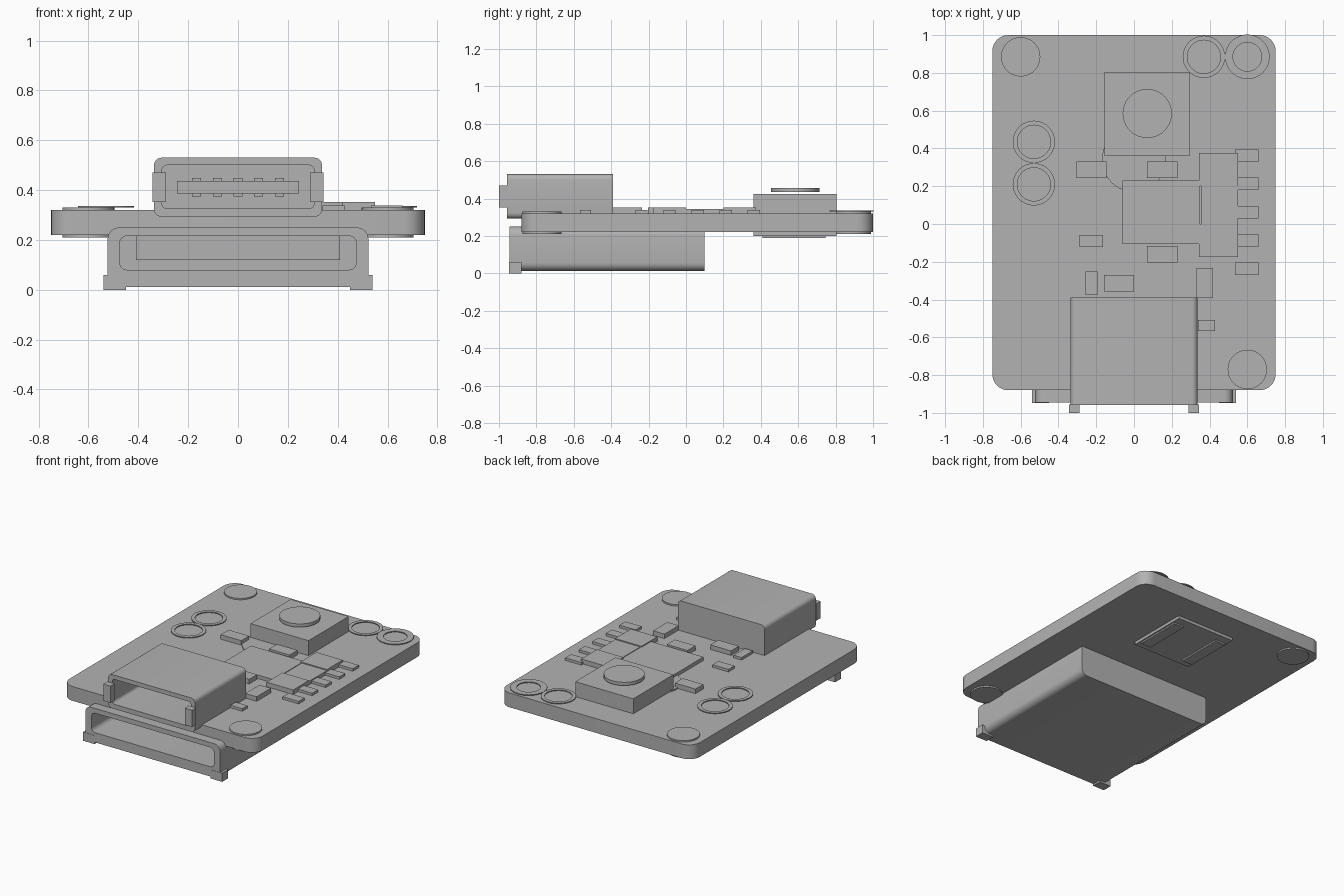
import bpy
import bmesh
from math import cos, sin, pi, radians
from mathutils import Vector

cube = bpy.data.objects.get("Cube")
if cube:
    bpy.data.objects.remove(cube)

grey = bpy.data.materials.new("plain grey")
grey.use_nodes = True
COLOUR = (0.45, 0.45, 0.45, 1)
grey.diffuse_color = COLOUR
grey.node_tree.nodes["Principled BSDF"].inputs["Base Color"].default_value = COLOUR


def loft(name, loops, closed=False):
    """Skin a row of matching loops; cap the ends unless the row closes."""
    bm = bmesh.new()
    rows = [[bm.verts.new(p) for p in loop] for loop in loops]
    pairs = list(zip(rows, rows[1:]))
    if closed:
        pairs.append((rows[-1], rows[0]))
    else:
        bm.faces.new(rows[0])
        bm.faces.new(rows[-1])
    for a, b in pairs:
        n = len(a)
        for i in range(n):
            j = (i + 1) % n
            bm.faces.new((a[i], a[j], b[j], b[i]))
    bmesh.ops.recalc_face_normals(bm, faces=bm.faces)
    mesh = bpy.data.meshes.new(name)
    bm.to_mesh(mesh)
    bm.free()
    mesh.materials.append(grey)
    obj = bpy.data.objects.new(name, mesh)
    bpy.context.collection.objects.link(obj)
    bpy.ops.object.select_all(action='DESELECT')
    obj.select_set(True)
    bpy.context.view_layer.objects.active = obj
    bpy.ops.object.shade_smooth_by_angle(angle=radians(30))
    return obj


def rounded(u0, u1, v0, v1, r, steps=6):
    """Rounded rectangle as 2D points."""
    centres = [(u1 - r, v1 - r), (u0 + r, v1 - r), (u0 + r, v0 + r), (u1 - r, v0 + r)]
    return [(cu + r * cos((q + s / steps) * pi / 2), cv + r * sin((q + s / steps) * pi / 2))
            for q, (cu, cv) in enumerate(centres) for s in range(steps + 1)]


def flat(points, z):
    return [Vector((u, v, z)) for u, v in points]


def upright(points, y):
    return [Vector((u, y, v)) for u, v in points]


def circle(x, y, r, n=40):
    return [(x + r * cos(2 * pi * i / n), y + r * sin(2 * pi * i / n)) for i in range(n)]


def box(name, x0, x1, y0, y1, z0, z1):
    base = [(x0, y0), (x1, y0), (x1, y1), (x0, y1)]
    return loft(name, [flat(base, z0), flat(base, z1)])


def disc(name, x, y, r, z0, z1):
    c = circle(x, y, r)
    return loft(name, [flat(c, z0), flat(c, z1)])


def ring(name, x, y, r_out, r_in, z0, z1):
    a, b = circle(x, y, r_out), circle(x, y, r_in)
    return loft(name, [flat(a, z0), flat(a, z1), flat(b, z1), flat(b, z0)], True)


def socket(name, outer, inner, front, floor, back):
    """Rounded metal shell, open at the front."""
    return loft(name, [upright(outer, back), upright(outer, front),
                       upright(inner, front), upright(inner, floor)])


TOP, BOTTOM = 0.32, 0.22

# Circuit board
outline = rounded(-0.75, 0.75, -0.88, 1.0, 0.085, 8)
loft("circuit_board", [flat(outline, BOTTOM), flat(outline, TOP)])

# Mounting pads and solder rings
for x, y in ((-0.6, 0.885), (0.6, -0.77)):
    disc("mounting_pad", x, y, 0.104, 0.21, 0.33)
for x, y, r_out, r_in in ((-0.53, 0.435, 0.112, 0.088), (-0.53, 0.21, 0.112, 0.088),
                          (0.37, 0.885, 0.112, 0.088), (0.6, 0.885, 0.118, 0.076)):
    ring("solder_ring", x, y, r_out, r_in, 0.331, 0.337)

# Push button with solder strips underneath
box("button_body", -0.155, 0.295, 0.36, 0.805, 0.2, 0.425)
disc("button_cap", 0.07, 0.585, 0.13, 0.434, 0.457)
for x in (-0.145, 0.205):
    box("button_strip", x, x + 0.08, 0.41, 0.745, 0.19, 0.2)

# Upper connector
socket("upper_shell", rounded(-0.337, 0.337, 0.293, 0.53, 0.03),
       rounded(-0.305, 0.305, 0.326, 0.5, 0.02), -0.957, -0.42, -0.39)
box("upper_tongue", -0.245, 0.245, -0.65, -0.41, 0.387, 0.437)
for i in range(-2, 3):
    x = i * 0.083
    box("upper_pin", x - 0.018, x + 0.018, -0.63, -0.41, 0.375, 0.449)
for side in (-1, 1):
    x0, x1 = sorted((side * 0.288, side * 0.344))
    box("upper_tab", x0, x1, -1.0, -0.955, 0.352, 0.47)

# Lower connector
socket("lower_shell", rounded(-0.523, 0.523, 0.012, 0.25, 0.045),
       rounded(-0.475, 0.475, 0.08, 0.216, 0.03), -0.945, 0.05, 0.1)
box("lower_tongue", -0.41, 0.41, -0.65, 0.06, 0.12, 0.216)
for i in range(4):
    x = (i - 1.5) * 0.166
    box("lower_pin", x - 0.037, x + 0.037, -0.656, -0.64, 0.16, 0.172)
for side in (-1, 1):
    x0, x1 = sorted((side * 0.45, side * 0.54))
    box("lower_foot", x0, x1, -0.947, -0.88, 0.0, 0.06)

# Chips
disc("round_part", 0.0, 0.34, 0.17, TOP, 0.328)
box("main_chip", -0.06, 0.35, -0.107, 0.23, TOP, 0.345)
box("side_chip_middle", 0.355, 0.55, 0.0, 0.2, TOP, 0.345)
for y in (-0.175, 0.2):
    box("side_chip_end", 0.345, 0.55, y, y + 0.175, TOP, 0.352)

# Small surface parts: centre x, centre y, width, depth, top
for x, y, w, d, z in ((-0.225, 0.287, 0.16, 0.088, 0.352), (0.15, 0.287, 0.16, 0.088, 0.352),
                      (-0.227, -0.09, 0.125, 0.066, 0.338), (0.15, -0.16, 0.16, 0.088, 0.352),
                      (-0.08, -0.313, 0.16, 0.088, 0.352), (-0.225, -0.313, 0.062, 0.125, 0.338),
                      (0.375, -0.313, 0.088, 0.158, 0.352), (0.385, -0.538, 0.09, 0.058, 0.338)):
    box("surface_part", x - w / 2, x + w / 2, y - d / 2, y + d / 2, TOP, z)
for i in range(5):
    y = 0.362 - i * 0.15
    box("edge_part", 0.535, 0.66, y - 0.033, y + 0.033, TOP, 0.338)
